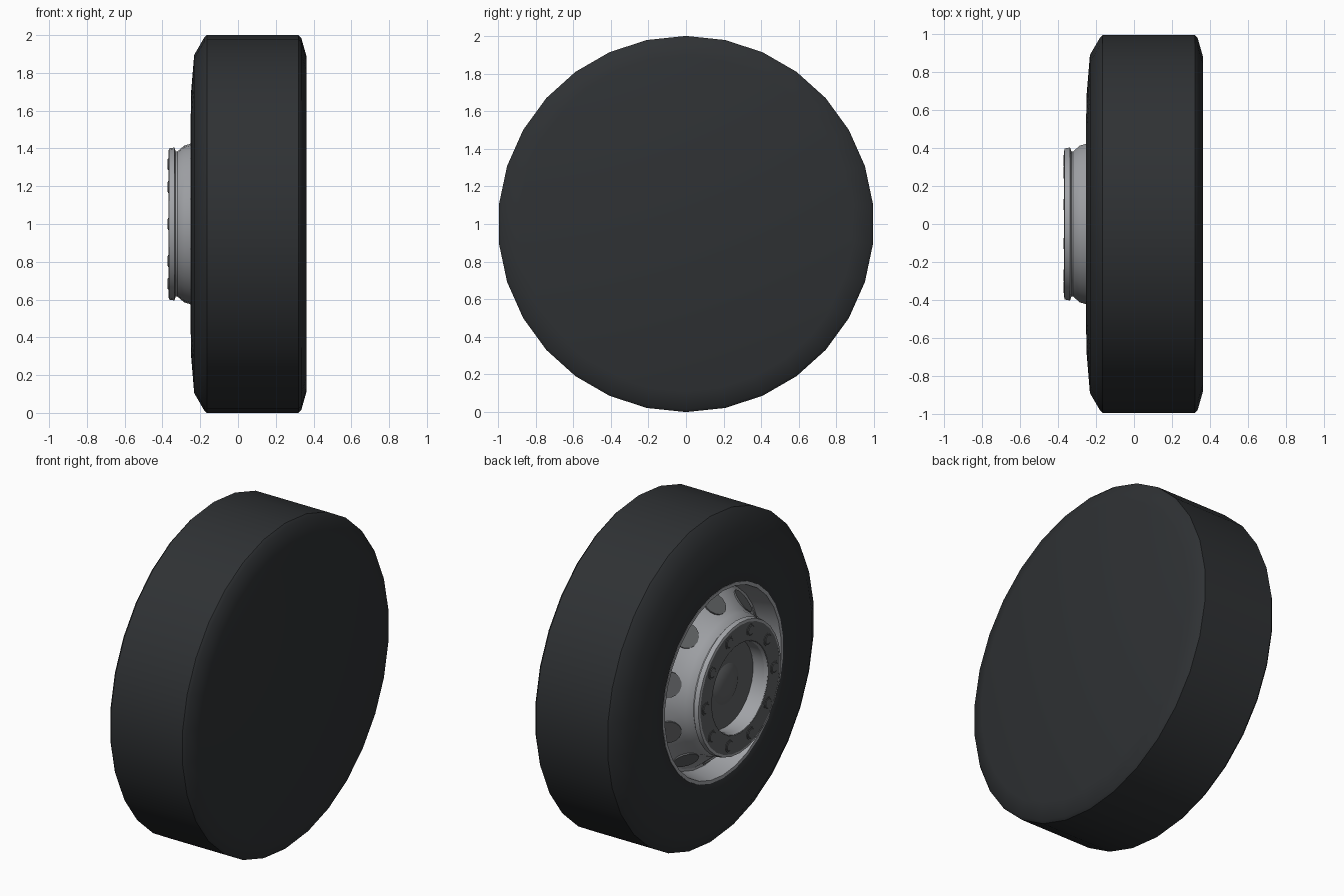
import bpy, bmesh
from math import sin, cos, pi, radians
from mathutils import Vector

if "Cube" in bpy.data.objects:
    bpy.data.objects.remove(bpy.data.objects["Cube"])

SIDES = 30
AXLE = Vector((0, 0, 1))


def material(name, c):
    m = bpy.data.materials.new(name)
    m.diffuse_color = (*c, 1)
    m.use_nodes = True
    m.node_tree.nodes["Principled BSDF"].inputs["Base Color"].default_value = m.diffuse_color
    return m


RUBBER = material("rubber", (0.028, 0.031, 0.034))
METAL = material("light_metal", (0.36, 0.37, 0.39))
DARK = material("dark_metal", (0.12, 0.125, 0.13))


def finish(name, bm, mat, angle=30):
    me = bpy.data.meshes.new(name)
    bm.to_mesh(me)
    bm.free()
    ob = bpy.data.objects.new(name, me)
    bpy.context.collection.objects.link(ob)
    me.materials.append(mat)
    bpy.ops.object.select_all(action='DESELECT')
    ob.select_set(True)
    bpy.context.view_layer.objects.active = ob
    bpy.ops.object.shade_smooth_by_angle(angle=radians(angle))
    return ob


def add_lathe(bm, profile, origin=AXLE, axis=Vector((1, 0, 0)), up=Vector((0, 0, 1)), n=SIDES):
    """Spin (along, radius) points; going from front to back keeps normals outward."""
    side = axis.cross(up)
    rings = []
    for a, r in profile:
        c = origin + axis * a
        if r == 0:
            rings.append([bm.verts.new(c)] * n)
        else:
            rings.append([bm.verts.new(c + (up * cos(2 * pi * i / n) + side * sin(2 * pi * i / n)) * r)
                          for i in range(n)])
    for p, q in zip(rings, rings[1:]):
        for i in range(n):
            j = (i + 1) % n
            bm.faces.new(list(dict.fromkeys((p[i], q[i], q[j], p[j]))))
    bm.normal_update()


def lathe(name, profile, mat, angle=30):
    bm = bmesh.new()
    add_lathe(bm, profile)
    for f in bm.faces:
        f.normal_flip()
    return finish(name, bm, mat, angle)


# Tyre with a closed flat back
lathe("tire", [(-0.235, 0.565), (-0.25, 0.585), (-0.25, 0.68), (-0.232, 0.895),
               (-0.18, 0.985), (-0.165, 1.0), (0.32, 1.0), (0.335, 0.985),
               (0.362, 0.89), (0.362, 0)], RUBBER, 40)

# Rim barrel, conical dish and the hub neck with its groove
lathe("rim_and_hub", [(-0.345, 0.265), (-0.368, 0.275)], METAL)
lathe("hub_neck", [(-0.368, 0.385), (-0.365, 0.40), (-0.337, 0.405), (-0.33, 0.385),
                   (-0.32, 0.385), (-0.285, 0.415), (-0.25, 0.425), (-0.13, 0.525),
                   (-0.125, 0.54), (-0.225, 0.56), (-0.252, 0.565), (-0.252, 0.585),
                   (-0.235, 0.59)], METAL)

# Bolt flange, recess wall, recess floor with domed centre cap
lathe("bolt_flange", [(-0.366, 0.272), (-0.366, 0.387)], DARK)
lathe("recess_wall", [(-0.27, 0.265), (-0.346, 0.265)], METAL)
lathe("recess_floor", [(-0.272, 0.12), (-0.27, 0.267)], DARK)
lathe("centre_cap", [(-0.295, 0), (-0.291, 0.06), (-0.282, 0.10), (-0.27, 0.125)], DARK)

# Ten wheel bolts, between the hand holes
bm = bmesh.new()
for k in range(10):
    a = radians(18 + 36 * k)
    p = AXLE + Vector((0, sin(a), cos(a))) * 0.333
    add_lathe(bm, [(-0.372, 0), (-0.372, 0.027), (-0.369, 0.031), (-0.369, 0.038),
                   (-0.360, 0.038)], p, n=12)
for f in bm.faces:
    f.normal_flip()
finish("wheel_bolts", bm, DARK)

# Ten round hand holes lying on the conical dish
bm = bmesh.new()
for k in range(10):
    a = radians(36 * k)
    radial = Vector((0, sin(a), cos(a)))
    axis = (Vector((0.64, 0, 0)) - radial * 0.77).normalized()
    up = Vector((0, cos(a), -sin(a)))
    p = AXLE + radial * 0.472 + Vector((-0.193, 0, 0))
    add_lathe(bm, [(-0.004, 0), (-0.004, 0.075), (0.006, 0.075)], p, axis, up, 16)
for f in bm.faces:
    f.normal_flip()
finish("hand_holes", bm, DARK)
